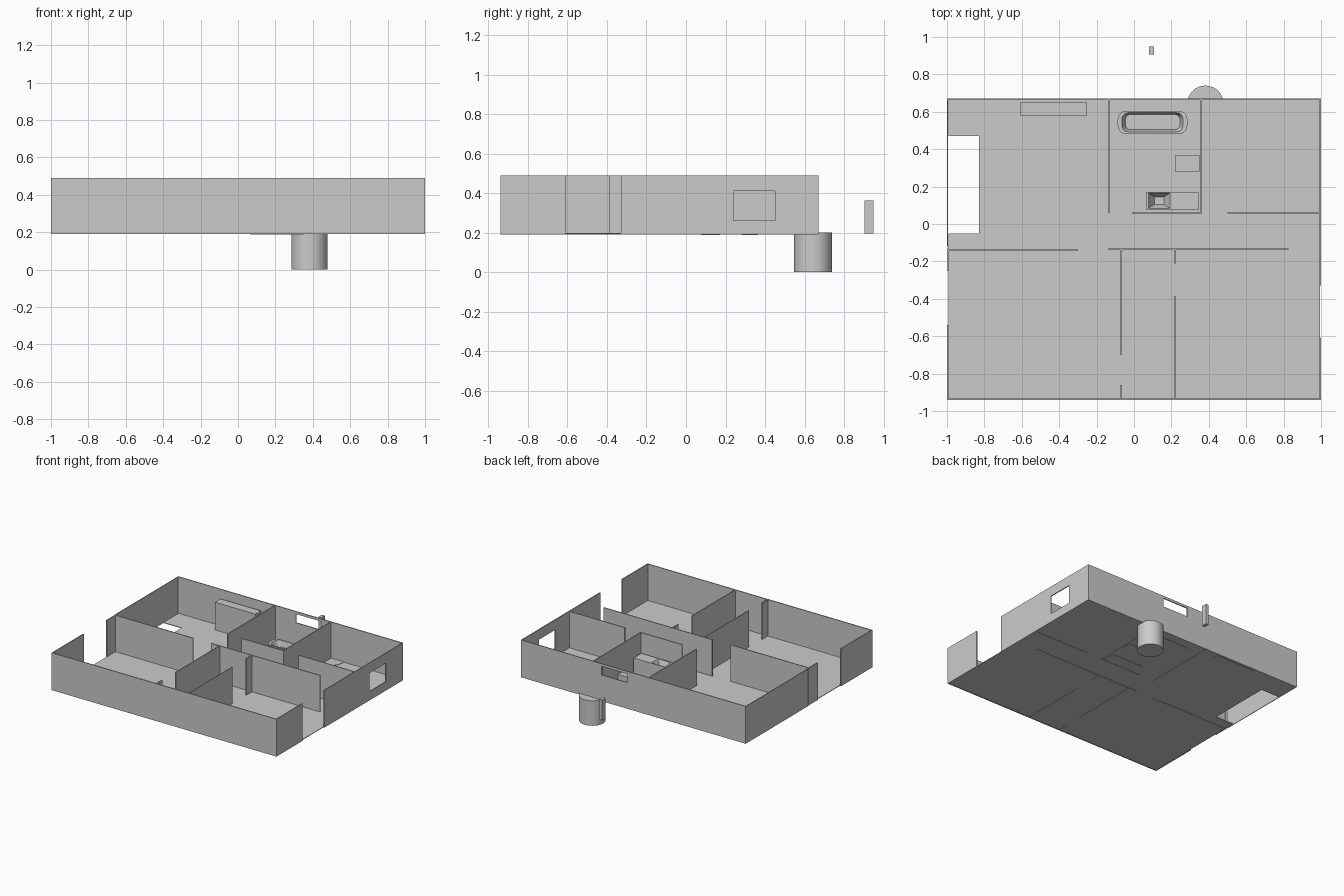
import bpy, bmesh, math

if "Cube" in bpy.data.objects:
    bpy.data.objects.remove(bpy.data.objects["Cube"])

grey = bpy.data.materials.new("plain_grey")
grey.use_nodes = True
GREY = (0.6, 0.6, 0.6, 1)
grey.diffuse_color = GREY
grey.node_tree.nodes["Principled BSDF"].inputs["Base Color"].default_value = GREY

BASE, FLOOR, TOP = 0.19, 0.197, 0.49   # wall foot, floor level, wall top
THICK = 0.008


def finish(name, bm):
    bmesh.ops.recalc_face_normals(bm, faces=bm.faces)
    mesh = bpy.data.meshes.new(name)
    bm.to_mesh(mesh)
    bm.free()
    mesh.materials.append(grey)
    obj = bpy.data.objects.new(name, mesh)
    bpy.context.collection.objects.link(obj)
    return obj


def boxes(name, parts):
    """One object from boxes given as x, y and z ranges."""
    bm = bmesh.new()
    for ranges in parts:
        verts = bmesh.ops.create_cube(bm, size=1)["verts"]
        for v in verts:
            v.co = [a + (b - a) * (c + 0.5) for (a, b), c in zip(ranges, v.co)]
    return finish(name, bm)


def wall_x(name, y, x0, x1, z0=BASE, z1=TOP):
    return boxes(name, [((x0, x1), (y - THICK / 2, y + THICK / 2), (z0, z1))])


def wall_y(name, x, y0, y1, z0=BASE, z1=TOP):
    return boxes(name, [((x - THICK / 2, x + THICK / 2), (y0, y1), (z0, z1))])


def ring(x0, x1, y0, y1, z, radius=0, steps=0):
    """Rectangle outline with rounded corners."""
    points = []
    for i, (cx, cy) in enumerate([(x1 - radius, y1 - radius), (x0 + radius, y1 - radius),
                                  (x0 + radius, y0 + radius), (x1 - radius, y0 + radius)]):
        for s in range(steps + 1):
            a = math.pi / 2 * (i + s / max(steps, 1))
            points.append((cx + radius * math.cos(a), cy + radius * math.sin(a), z))
    return points


def loft(name, rings):
    bm = bmesh.new()
    loops = [[bm.verts.new(p) for p in r] for r in rings]
    for low, high in zip(loops, loops[1:]):
        for i in range(len(low)):
            j = (i + 1) % len(low)
            bm.faces.new((low[i], low[j], high[j], high[i]))
    bm.faces.new(loops[0])
    bm.faces.new(loops[-1])
    return finish(name, bm)


# Floor with an open stairwell along one side
slab = (BASE + 0.002, FLOOR)
boxes("floor", [((-0.83, 0.994), (-0.94, 0.67), slab),
                ((-0.992, -0.83), (-0.94, -0.05), slab),
                ((-0.992, -0.83), (0.47, 0.67), slab)])

# Outer walls, built around the doorways and windows
wall_x("front_wall", -0.936, -1, 1)
near, far = 0.662, 0.67
boxes("back_wall", [((-1, 0.05), (near, far), (BASE, TOP)),
                    ((0.28, 1), (near, far), (BASE, TOP)),
                    ((0.05, 0.28), (near, far), (BASE, 0.40)),
                    ((0.05, 0.28), (near, far), (0.47, TOP))])
side = (0.992, 1)
boxes("left_wall", [(side, (-0.94, -0.61), (BASE, TOP)),
                    (side, (-0.33, 0.24), (BASE, TOP)),
                    (side, (0.45, 0.67), (BASE, TOP)),
                    (side, (0.24, 0.45), (BASE, 0.26)),
                    (side, (0.24, 0.45), (0.41, TOP))])
wall_y("right_wall_front", -0.996, -0.94, -0.54)
wall_y("right_wall_middle", -0.993, -0.25, -0.13)
boxes("right_wall_back", [((-1, -0.995), (-0.12, 0.67), (BASE, TOP))])

# Inner walls
for name, y, x0, x1 in [("bathroom_front_wall", 0.06, -0.01, 0.364),
                        ("side_room_wall", 0.06, 0.50, 1),
                        ("hall_wall_right", -0.14, -1, -0.30),
                        ("hall_wall_left", -0.136, -0.14, 0.825)]:
    wall_x(name, y, x0, x1)
for name, x, y0, y1 in [("bathroom_right_wall", -0.136, 0.06, 0.67),
                        ("bathroom_left_wall", 0.36, 0.06, 0.67),
                        ("bedroom_wall", -0.067, -0.70, -0.14),
                        ("bedroom_wall_stub", -0.072, -0.94, -0.86),
                        ("closet_wall", 0.218, -0.94, -0.385),
                        ("closet_wall_stub", 0.218, -0.21, -0.14)]:
    wall_y(name, x, y0, y1)

# Furniture
boxes("cabinet", [((-0.61, -0.25), (0.58, 0.65), (BASE, 0.42))])
boxes("toilet_seat", [((0.22, 0.35), (0.28, 0.365), (BASE - 0.002, 0.27))])
boxes("loose_block", [((0.08, 0.107), (0.905, 0.95), (0.195, 0.362))])

# Washstand with a tapering basin
loft("washstand", [ring(0.065, 0.345, 0.075, 0.172, BASE - 0.002),
                   ring(0.065, 0.345, 0.075, 0.172, 0.33),
                   ring(0.077, 0.192, 0.083, 0.165, 0.33),
                   ring(0.11, 0.16, 0.105, 0.145, 0.28)])

# Bathtub
tub = loft("bathtub", [ring(-0.05, 0.25, 0.49, 0.595, BASE, 0.03, 5),
                       ring(-0.07, 0.27, 0.485, 0.60, 0.25, 0.04, 5),
                       ring(-0.087, 0.285, 0.482, 0.605, 0.262, 0.045, 5),
                       ring(-0.065, 0.262, 0.492, 0.595, 0.262, 0.035, 5),
                       ring(-0.045, 0.245, 0.505, 0.585, 0.215, 0.025, 5)])

# Round foundation post under the back corner
bpy.ops.mesh.primitive_cylinder_add(vertices=32, radius=0.097, depth=0.2,
                                    location=(0.382, 0.643, 0.1))
post = bpy.context.object
post.name = "round_post"
post.data.materials.append(grey)

# Smooth the round parts
for obj in (tub, post):
    bpy.ops.object.select_all(action="DESELECT")
    obj.select_set(True)
    bpy.context.view_layer.objects.active = obj
    bpy.ops.object.shade_smooth_by_angle(angle=math.radians(35))
